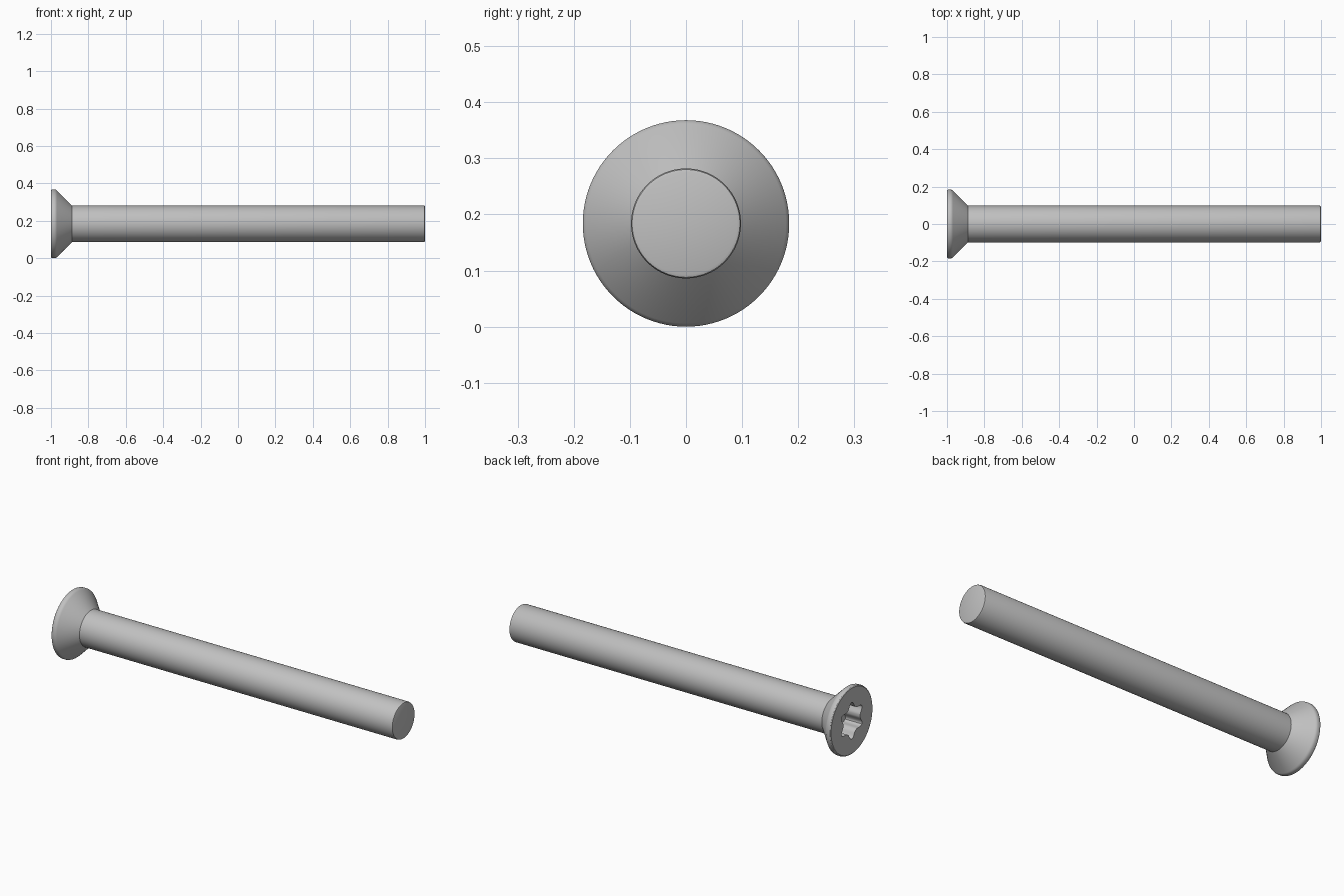
import bpy, bmesh
from math import sin, cos, pi, radians

SEGMENTS = 96
RADIUS = 0.184

if "Cube" in bpy.data.objects:
    bpy.data.objects.remove(bpy.data.objects["Cube"])

steel = bpy.data.materials.new("grey steel")
steel.use_nodes = True
GREY = (0.53, 0.53, 0.53, 1)
steel.diffuse_color = GREY
steel.node_tree.nodes["Principled BSDF"].inputs["Base Color"].default_value = GREY


def star(angle):
    """Radius of the six-lobed drive socket."""
    return 0.072 + 0.028 * abs(cos(3 * angle)) ** 3


def lathe(name, profile):
    """Skin rings along x; a radius of None means the socket outline."""
    bm = bmesh.new()
    rings = []
    for x, radius in profile:
        ring = []
        for i in range(SEGMENTS):
            a = 2 * pi * i / SEGMENTS
            r = star(a) if radius is None else radius
            ring.append(bm.verts.new((x, r * sin(a), RADIUS + r * cos(a))))
        rings.append(ring)
    for a, b in zip(rings, rings[1:]):
        for i in range(SEGMENTS):
            j = (i + 1) % SEGMENTS
            bm.faces.new((a[i], a[j], b[j], b[i]))
    # Close the socket floor and the shaft tip
    bm.faces.new(rings[0])
    bm.faces.new(rings[-1])
    bmesh.ops.recalc_face_normals(bm, faces=bm.faces)
    mesh = bpy.data.meshes.new(name)
    bm.to_mesh(mesh)
    bm.free()
    mesh.materials.append(steel)
    obj = bpy.data.objects.new(name, mesh)
    bpy.context.collection.objects.link(obj)
    bpy.ops.object.select_all(action="DESELECT")
    obj.select_set(True)
    bpy.context.view_layer.objects.active = obj
    bpy.ops.object.shade_smooth_by_angle(angle=radians(30))


# Socket, flat face, rounded rim, conical underside, shaft, chamfered tip
lathe("countersunk_bolt", [
    (-0.90, None), (-1, None),
    (-1, 0.178), (-0.997, 0.182), (-0.992, RADIUS),
    (-0.979, RADIUS), (-0.973, 0.182), (-0.968, 0.178),
    (-0.888, 0.098),
    (0.992, 0.098), (0.998, 0.096), (1, 0.091),
])
